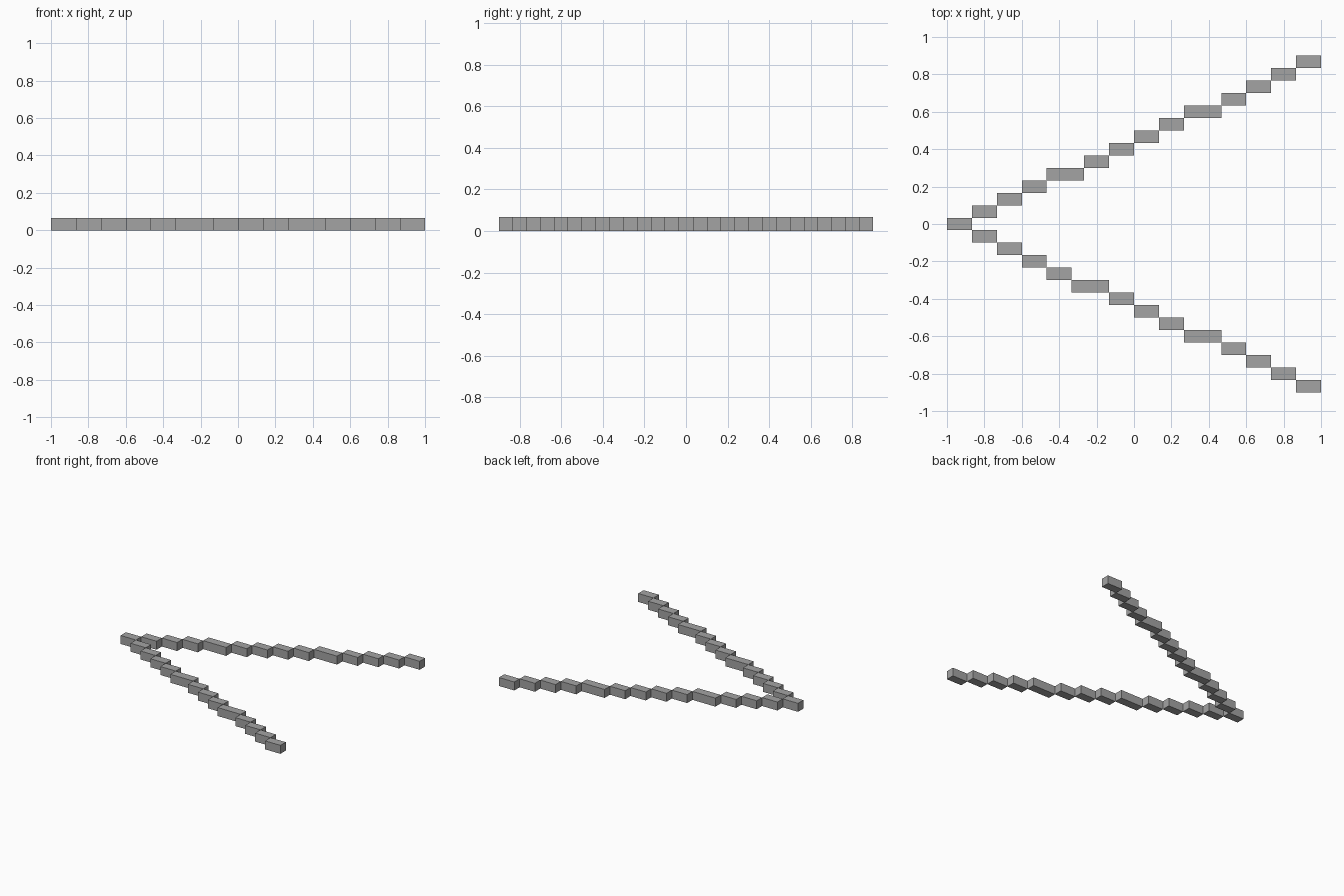
import bpy
import bmesh
from mathutils import Matrix, Vector

cube = bpy.data.objects.get("Cube")
if cube:
    bpy.data.objects.remove(cube, do_unlink=True)

U = 1 / 15  # one grid cell: 30 cells long, 27 rows wide

grey = bpy.data.materials.new("mid grey")
grey.use_nodes = True
colour = (0.37, 0.37, 0.37, 1)
grey.diffuse_color = colour
grey.node_tree.nodes["Principled BSDF"].inputs["Base Color"].default_value = colour


def add_block(bm, x0, width, row):
    """Add one box, sized in grid cells, standing on the ground."""
    centre = Vector((x0 + width / 2, row, 0.5)) * U
    size = Matrix.Diagonal((width * U, U, U, 1))
    bmesh.ops.create_cube(bm, size=1, matrix=Matrix.Translation(centre) @ size)


def finish(bm, name):
    mesh = bpy.data.meshes.new(name)
    bm.to_mesh(mesh)
    bm.free()
    mesh.materials.append(grey)
    bpy.context.collection.objects.link(bpy.data.objects.new(name, mesh))


def stepped_arm(name, side, long_rows):
    """Row of blocks stepping one cell sideways each; long rows are 3 cells."""
    bm = bmesh.new()
    x = -13
    for row in range(1, 14):
        width = 3 if row in long_rows else 2
        add_block(bm, x, width, side * row)
        x += width
    finish(bm, name)


# Tip block where the two arms meet
tip = bmesh.new()
add_block(tip, -15, 2, 0)
finish(tip, "tip_block")

# Two diverging arms
stepped_arm("back_arm", 1, (4, 9))
stepped_arm("front_arm", -1, (5, 9))
